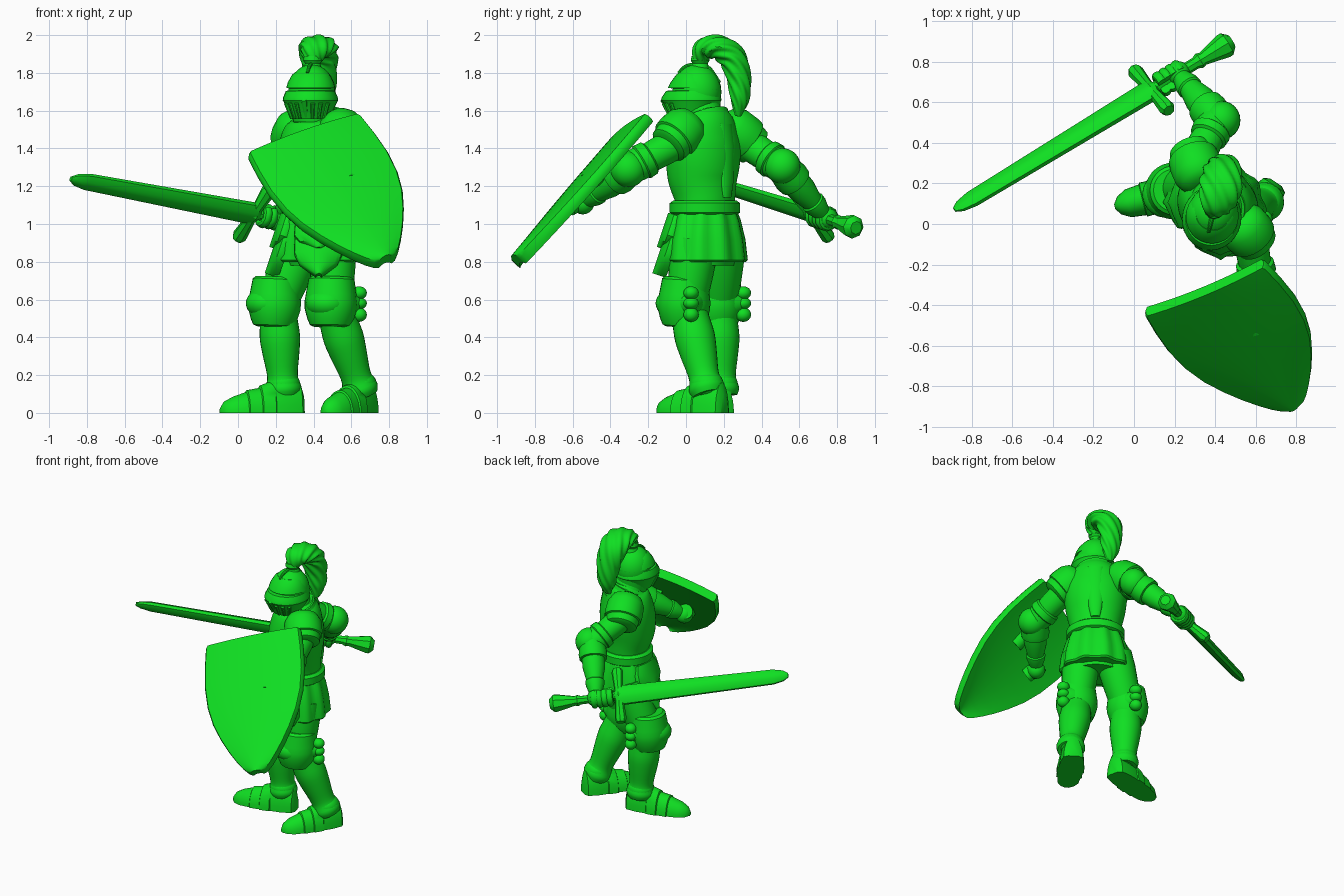
import bpy, bmesh, math
from mathutils import Vector as V, Matrix

old = bpy.data.objects.get("Cube")
if old:
    bpy.data.objects.remove(old)

green = bpy.data.materials.new("bright_green")
green.use_nodes = True
green.diffuse_color = (0.005, 0.74, 0.016, 1)
green.node_tree.nodes["Principled BSDF"].inputs["Base Color"].default_value = green.diffuse_color
parts = []


def finish(name, bm):
    bmesh.ops.recalc_face_normals(bm, faces=bm.faces)
    mesh = bpy.data.meshes.new(name)
    bm.to_mesh(mesh)
    bm.free()
    mesh.materials.append(green)
    ob = bpy.data.objects.new(name, mesh)
    bpy.context.collection.objects.link(ob)
    parts.append(ob)


def skin(name, rings):
    """Closed solid through a list of point loops."""
    bm = bmesh.new()
    rows = [[bm.verts.new(p) for p in r] for r in rings]
    for a, b in zip(rows, rows[1:]):
        for i in range(len(a)):
            j = (i + 1) % len(a)
            bm.faces.new((a[i], a[j], b[j], b[i]))
    bm.faces.new(rows[0])
    bm.faces.new(rows[-1])
    finish(name, bm)


def spline(vals, steps):
    out = []
    for i in range(len(vals) - 1):
        a, b, c, d = (vals[max(0, min(len(vals) - 1, i + k))] for k in (-1, 0, 1, 2))
        for s in range(steps):
            t = s / steps
            out.append(b + (c - a) * t / 2 + (a * 2 - b * 5 + c * 4 - d) * t * t / 2
                       + (b * 3 - a - c * 3 + d) * t ** 3 / 2)
    return out + [vals[-1]]


def loft(name, pts, radii, side=(1, 0, 0), n=28, steps=1, flute=0, lobes=0, twist=0, floor=False):
    pts = [V(p) for p in pts]
    rad = [V(r) if isinstance(r, tuple) else V((r, r)) for r in radii]
    if steps > 1:
        pts, rad = spline(pts, steps), spline(rad, steps)
    rings = []
    for i, (p, r) in enumerate(zip(pts, rad)):
        t = (pts[min(i + 1, len(pts) - 1)] - pts[max(i - 1, 0)]).normalized()
        u = V(side)
        u = (u - t * u.dot(t)).normalized()
        v = t.cross(u)
        ring = []
        for k in range(n):
            a = math.tau * k / n
            f = 1 + flute * math.cos(lobes * a + twist * i)
            q = p + u * math.cos(a) * r.x * f + v * math.sin(a) * r.y * f
            if floor:
                q.z = max(q.z, 0)
            ring.append(q)
        rings.append(ring)
    skin(name, rings)


def limb(name, a, b, profile, side=(0.76, -0.65, 0.1), **kw):
    a, b = V(a), V(b)
    loft(name, [a.lerp(b, t) for t, r in profile], [r for t, r in profile], side, **kw)


def blob(name, c, size, yaw=0):
    bm = bmesh.new()
    m = Matrix.Translation(c) @ Matrix.Rotation(yaw, 4, "Z") @ Matrix.Diagonal((*size, 1))
    bmesh.ops.create_uvsphere(bm, u_segments=24, v_segments=16, radius=1, matrix=m)
    finish(name, bm)


def plate(name, top, across, down, profile, thick, sag):
    """Curved plate: profile holds (distance down 0..1, half width)."""
    top, down = V(top), V(down)
    w = V(across).normalized()
    out = down.cross(w).normalized()
    cols = [k / 6 - 1 for k in range(13)]
    rings = []
    for s, hw in profile:
        c = top + down * s
        def at(k, width, lift):
            return c + w * k * width + out * (sag * (1 - k * k) + lift)
        rings.append([at(k, hw * 0.97, 0) for k in cols]
                     + [at(1, hw, -thick * 0.3), at(1, hw, -thick * 0.7)]
                     + [at(k, hw * 0.97, -thick) for k in reversed(cols)]
                     + [at(-1, hw, -thick * 0.7), at(-1, hw, -thick * 0.3)])
    skin(name, rings)


FWD, LEFT = V((-0.65, -0.76, 0)), V((0.76, -0.65, 0))
BODY = V((0.42, 0.1, 0))


def column(name, rows, **kw):
    """Upright body part: rows hold (height, half width, half depth, forward shift)."""
    loft(name, [BODY + FWD * f + V((0, 0, z)) for z, w, d, f in rows],
         [(w, d) for z, w, d, f in rows], LEFT, n=60, **kw)


# torso armour
column("breastplate", [(1.08, .165, .15, 0), (1.14, .17, .155, 0), (1.25, .195, .18, .015),
                       (1.36, .21, .185, .01), (1.46, .205, .17, 0), (1.54, .165, .14, -.01),
                       (1.6, .1, .1, 0)], steps=4)
column("collar", [(1.53, .15, .14, 0), (1.57, .14, .13, .01), (1.575, .115, .11, .02), (1.63, .095, .1, .03)])
column("belt", [(1.05, .18, .165, 0), (1.06, .195, .18, 0), (1.11, .195, .18, 0), (1.125, .175, .16, 0)])
column("skirt", [(.8, .225, .2, 0), (.81, .235, .21, 0), (.92, .222, .198, 0), (1.02, .195, .178, 0),
                 (1.07, .175, .16, 0)], flute=.045, lobes=10)
column("hips", [(.78, .17, .14, 0), (.9, .19, .17, 0)])
spine = BODY - FWD * .155
limb("back_ridge", spine + V((0, 0, 1.14)), spine + FWD * .01 + V((0, 0, 1.53)),
     [(0, (.03, .012)), (.2, (.045, .025)), (.7, (.06, .028)), (1, (.05, .008))])

# hanging thigh plates
tab = [(0, .1), (.3, .125), (.6, .13), (.8, .1), (1, .015)]
for name, d, a in (("left", V((.03, -1, 0)), V((1, .03, 0))), ("right", V((-1, .03, 0)), V((.03, -1, 0)))):
    p = BODY + d * .15
    plate(name + "_tasset", p + V((0, 0, 1.03)), a, d * .1 + V((0, 0, -.3)), tab, .045, .03)
    plate(name + "_upper_tasset", p + d * .016 + V((0, 0, 1.05)), a, d * .06 + V((0, 0, -.18)), tab, .04, .03)

# legs: hip, knee, ankle, knee facing, outer direction, heel, toe
legs = {
    "left": ((.5, .05, .92), (.5, .005, .58), (.645, .11, .13), (-.45, -.85, 0), (.95, .15, 0), (.7, .205, 0), (.462, -.15, 0)),
    "right": ((.34, .19, .92), (.21, .17, .58), (.24, .185, .13), (-.9, -.4, 0), (.2, .9, 0), (.345, .195, 0), (-.095, .085, 0)),
}
for side, (hip, knee, ankle, face, outer, heel, toe) in legs.items():
    hip, knee, ankle, face, outer, heel, toe = map(V, (hip, knee, ankle, face, outer, heel, toe))
    limb(side + "_thigh", hip, knee, [(0, .125), (.3, .125), (.6, .117), (.8, .11), (1, .1)])
    limb(side + "_greave", knee, ankle, [(0, .095), (.2, .1), (.4, .107), (.6, .097), (.8, .083),
                                         (.9, .083), (1, .097), (1.08, .085)], steps=3)
    c = knee + face * .025
    yaw = math.atan2(face.y, face.x)
    # rounded knee armour hugging the joint
    limb(side + "_knee_cop", c + V((0, 0, -.125)), knee + face * .01 + V((0, 0, .14)),
         [(0, .09), (.03, .108), (.15, .123), (.35, .138), (.5, .14), (.65, .134), (.85, .126), (.95, .122), (1, .105)])
    blob(side + "_knee_cap", c + face * .035, (.115, .115, .085), yaw)
    wing = knee + outer * .148
    limb(side + "_knee_wing", knee + outer * .08, wing, [(0, .085), (.6, .06), (1, .035)])
    for dz, r in ((.055, .035), (0, .032), (-.06, .038)):
        blob(side + "_wing_lobe", wing + V((0, 0, dz)), (.04, .042, r), yaw)
    # layered armoured shoe
    across = (toe - heel).cross(V((0, 0, 1))).normalized()
    rows = [(0, .035, .1), (.04, .065, .16), (.2, .08, .19), (.36, .082, .18), (.37, .09, .17),
            (.52, .092, .145), (.53, .084, .132), (.68, .086, .12), (.69, .078, .11), (.85, .07, .085),
            (.95, .045, .06), (1, .012, .025)]
    loft(side + "_shoe", [heel.lerp(toe, t) for t, w, h in rows], [(w, h) for t, w, h in rows],
         across, floor=True)
    blob(side + "_ankle_guard", ankle + V((0, 0, .02)), (.09, .09, .075), yaw)

# arms: pauldron start and end, shoulder, elbow, wrist
arms = {
    "left": ((.5, .04, 1.55), (.61, -.1, 1.41), (.56, 0, 1.46), (.615, -.3, 1.29), (.42, -.52, 1.13)),
    "right": ((.34, .19, 1.55), (.275, .37, 1.4), (.285, .28, 1.46), (.41, .51, 1.3), (.235, .72, 1.06)),
}
for side, (p0, p1, shoulder, elbow, wrist) in arms.items():
    shoulder, elbow, wrist = V(shoulder), V(elbow), V(wrist)
    limb(side + "_pauldron", p0, p1, [(0, .06), (.1, .1), (.3, .124), (.6, .128), (.75, .124), (.77, .112),
                                      (.95, .106), (1, .085)])
    limb(side + "_upper_arm", shoulder, elbow, [(0, .08), (.3, .085), (.55, .082), (.62, .08), (.65, .094), (.78, .098),
                                                (.8, .09), (1, .085)])
    blob(side + "_elbow_cop", elbow + (elbow - (shoulder + wrist) / 2) * .15, (.092, .095, .095))
    limb(side + "_forearm", elbow, wrist, [(0, .085), (.22, .096), (.32, .092), (.33, .077), (.5, .075), (.75, .056),
                                           (.77, .064), (.85, .062), (1, .045)])
    blob(side + "_fist", wrist + (wrist - elbow).normalized() * .04, (.06, .06, .06))

# helmet, built around the head centre and turned slightly
HEAD = Matrix.Translation((.39, .058, 1.7)) @ Matrix.Rotation(-.22, 4, "Z")
hx = HEAD.to_3x3() @ V((1, 0, 0))


def head_loft(name, pts, radii, **kw):
    loft(name, [HEAD @ V(p) for p in pts], radii, hx, **kw)


blob("helmet_dome", HEAD.translation, (.124, .13, .145), -.22)
head_loft("helmet_neck", [(0, .01, -.16), (0, .01, -.08), (0, 0, 0)], [(.1, .1), (.11, .115), (.122, .13)])
head_loft("visor", [(0, -.03, z) for z in (-.145, -.06, -.045, -.03, .005, .006)],
          [(.1, .105), (.138, .148), (.146, .16), (.144, .158), (.13, .134), (.115, .118)])
head_loft("brow", [(0, -.02, z) for z in (.018, .02, .05, .09, .105)],
          [(.11, .11), (.13, .135), (.122, .12), (.1, .09), (.08, .07)])
head_loft("crest_ridge", [(0, -.1, .1), (0, -.05, .138), (0, .05, .136), (0, .125, .05)],
          [.008, .011, .012, .006], steps=4, n=10)
head_loft("visor_keel", [(0, -.13, -.13), (0, -.182, -.045), (0, -.155, .0)], [.012, .016, .01], n=10)
for k in (-3, -2, -1, 1, 2, 3):
    a = k * .32
    x, y = math.sin(a), -math.cos(a)
    head_loft("visor_bar", [(.108 * x, -.03 + .108 * y, -.14), (.138 * x, -.03 + .148 * y, -.06)],
              [.009, .012], n=8)

# plume with twisted strands
loft("plume_holder", [(.395, .075, z) for z in (1.82, 1.85, 1.865, 1.89)], [.05, .04, .05, .045])
loft("plume", [(.4, .075, 1.87), (.41, .095, 1.925), (.425, .17, 1.935), (.43, .245, 1.88), (.44, .28, 1.77),
               (.445, .285, 1.66), (.445, .275, 1.57)],
     [(.045, .04), (.08, .055), (.1, .063), (.095, .07), (.08, .062), (.062, .048), (.02, .015)],
     n=72, steps=8, flute=.08, lobes=7, twist=.75)

# shield with carrying straps
edge = [(0, .33), (.015, .34), (.15, .352), (.3, .356), (.45, .34), (.58, .305), (.7, .252), (.8, .197), (.88, .145),
        (.94, .1), (.975, .065), (.985, .04)]
plate("shield", (.35, -.335, 1.485), (.6, .25, .21), (.44, -.58, -.675), edge, .06, .022)
for p, q in (((.55, -.42, 1.3), (.6, -.52, 1.22)), ((.37, -.52, 1.15), (.42, -.62, 1.09))):
    limb("shield_strap", p, q, [(0, .05), (1, .05)])

# sword
guard, tip = V((.085, .66, 1.055)), V((-.885, .07, 1.24))
axis = (guard - tip).normalized()
cross = V((.46, -.53, .71))
cross = (cross - axis * cross.dot(axis)).normalized()
flat = axis.cross(cross)
rings = []
for t, w, h in ((0, .014, .01), (.03, .036, .02), (.09, .05, .028), (1, .066, .036)):
    c = tip.lerp(guard, t)
    rings.append([c + cross * w * a + flat * h * b
                  for a, b in ((1, .35), (.4, 1), (-.4, 1), (-1, .35), (-1, -.35), (-.4, -1), (.4, -1), (1, -.35))])
skin("blade", rings)
limb("crossguard", guard - cross * .19, guard + cross * .19,
     [(0, .03), (.06, .04), (.4, .029), (.5, .042), (.6, .029), (.94, .04), (1, .03)], side=axis, n=8)
limb("hilt", guard, guard + axis * .47, [(0, .03), (.55, .03), (.6, .04), (.64, .034), (.9, .062),
                                         (.94, .062), (1, .035)], side=cross, n=8)
for k in range(4):
    m = guard + axis * (.06 + .036 * k)
    bits = [m + (cross * math.cos(a) + flat * math.sin(a)) * .045 for a in (j * .6 for j in range(10))]
    loft("sword_finger", bits, [.024] * len(bits), axis, n=10)

# smooth shading that keeps armour edges crisp
bpy.ops.object.select_all(action="DESELECT")
for ob in parts:
    ob.select_set(True)
bpy.context.view_layer.objects.active = parts[0]
bpy.ops.object.shade_smooth_by_angle(angle=math.radians(35))
